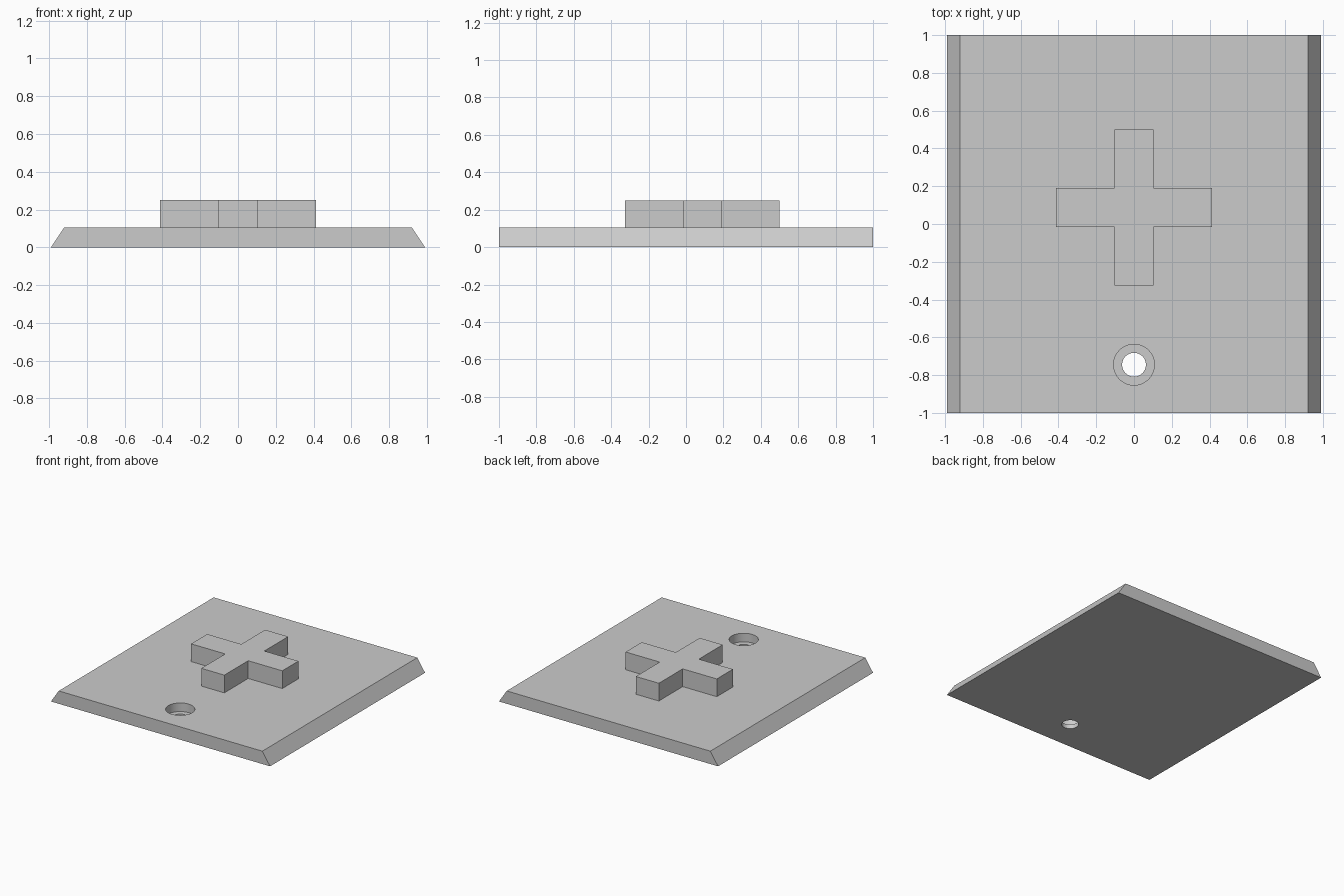
import bpy
import bmesh
import math

cube = bpy.data.objects.get("Cube")
if cube:
    bpy.data.objects.remove(cube, do_unlink=True)

PLATE_TOP = 0.105
HOLE_Y = -0.745

grey = bpy.data.materials.new("light_grey")
grey.use_nodes = True
colour = (0.6, 0.6, 0.6, 1)
grey.diffuse_color = colour
grey.node_tree.nodes["Principled BSDF"].inputs["Base Color"].default_value = colour


def extrude_outline(name, points, offset):
    """Solid made by sweeping a closed outline along an offset."""
    bm = bmesh.new()
    face = bm.faces.new([bm.verts.new(p) for p in points])
    swept = bmesh.ops.extrude_face_region(bm, geom=[face])["geom"]
    verts = [g for g in swept if isinstance(g, bmesh.types.BMVert)]
    bmesh.ops.translate(bm, verts=verts, vec=offset)
    bmesh.ops.recalc_face_normals(bm, faces=bm.faces)
    mesh = bpy.data.meshes.new(name)
    bm.to_mesh(mesh)
    bm.free()
    mesh.materials.append(grey)
    obj = bpy.data.objects.new(name, mesh)
    bpy.context.collection.objects.link(obj)
    return obj


def cut_round(target, name, radius, bottom):
    """Bore a round hole from above the plate down to a given height."""
    top = PLATE_TOP + 0.05
    ring = [(radius * math.cos(a), HOLE_Y + radius * math.sin(a), bottom)
            for a in (math.tau * i / 64 for i in range(64))]
    cutter = extrude_outline(name, ring, (0, 0, top - bottom))
    cutter.hide_render = True
    cutter.hide_set(True)
    mod = target.modifiers.new(name, "BOOLEAN")
    mod.operation = "DIFFERENCE"
    mod.solver = "EXACT"
    mod.object = cutter
    bpy.context.view_layer.objects.active = target
    bpy.ops.object.modifier_apply(modifier=name)
    bpy.data.objects.remove(cutter, do_unlink=True)


# Base plate with sloping left and right sides
plate = extrude_outline(
    "base_plate",
    [(-0.99, -1, 0), (0.99, -1, 0), (0.92, -1, PLATE_TOP), (-0.92, -1, PLATE_TOP)],
    (0, 2, 0))

# Stepped screw hole: wide recess over a narrow through hole
cut_round(plate, "screw_recess", 0.108, 0.035)
cut_round(plate, "screw_hole", 0.063, -0.05)

# Raised cross: one corner turned four times
arm, half, centre_y = 0.412, 0.104, 0.087
outline = []
for turn in range(4):
    c, s = round(math.cos(turn * math.pi / 2)), round(math.sin(turn * math.pi / 2))
    for x, y in ((arm, -half), (arm, half), (half, half)):
        outline.append((c * x - s * y, centre_y + s * x + c * y, PLATE_TOP))
cross = extrude_outline("raised_cross", outline, (0, 0, 0.145))

# Smooth bores, sharp edges elsewhere
bpy.ops.object.select_all(action="DESELECT")
plate.select_set(True)
bpy.context.view_layer.objects.active = plate
bpy.ops.object.shade_smooth_by_angle(angle=math.radians(30))
